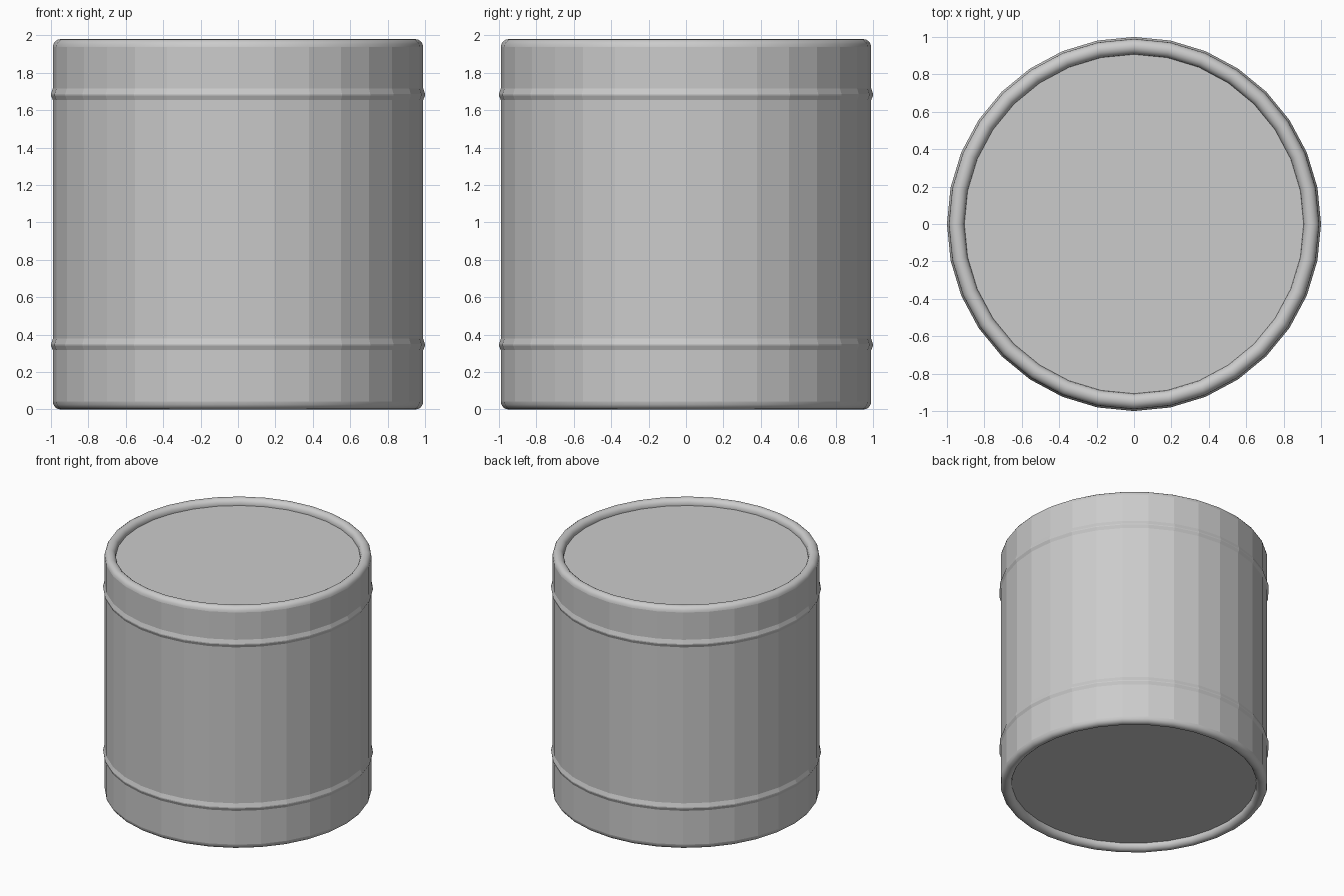
import bpy, bmesh, math

if "Cube" in bpy.data.objects:
    bpy.data.objects.remove(bpy.data.objects["Cube"])

SIDES = 32
mat = bpy.data.materials.new("light grey")
mat.diffuse_color = (0.6, 0.6, 0.6, 1)
mat.use_nodes = True
mat.node_tree.nodes["Principled BSDF"].inputs["Base Color"].default_value = mat.diffuse_color


def finish(name, bm, smooth=False):
    me = bpy.data.meshes.new(name)
    for f in bm.faces:
        f.smooth = smooth
    bm.to_mesh(me)
    bm.free()
    me.materials.append(mat)
    ob = bpy.data.objects.new(name, me)
    bpy.context.collection.objects.link(ob)
    return ob


def lathe(name, profile, smooth=False):
    """Spin an (r, z) profile, listed so that normals face outward."""
    bm = bmesh.new()
    rings = []
    for r, z in profile:
        rings.append([bm.verts.new((r * math.cos(2 * math.pi * i / SIDES),
                                    r * math.sin(2 * math.pi * i / SIDES), z))
                      for i in range(SIDES)])
    for a, b in zip(rings, rings[1:]):
        for i in range(SIDES):
            j = (i + 1) % SIDES
            bm.faces.new((a[i], a[j], b[j], b[i]))
    return finish(name, bm, smooth)


def disc(name, r, z, up):
    bm = bmesh.new()
    vs = [bm.verts.new((r * math.cos(2 * math.pi * i / SIDES),
                        r * math.sin(2 * math.pi * i / SIDES), z))
          for i in range(SIDES)]
    bm.faces.new(vs if up else vs[::-1])
    return finish(name, bm)


R, INNER, H = 0.99, 0.907, 1.98
MID, RAD = (R + INNER) / 2, (R - INNER) / 2

# Faceted wall with two raised hoops
wall = [(R, RAD)]
for z in (0.345, 1.682):
    wall += [(R, z - 0.028), (1.0, z - 0.004), (1.0, z + 0.004), (R, z + 0.034)]
wall.append((R, H - RAD))
lathe("barrel_wall", wall)

# Rounded rims, rolled over to the recessed ends
arc = [math.pi * k / 8 for k in range(9)]
top = [(MID + RAD * math.cos(a), H - RAD + RAD * math.sin(a)) for a in arc]
top.append((INNER, H - 0.05))
lathe("top_rim", top, True)
lathe("bottom_rim", [(r, H - z) for r, z in reversed(top)], True)

# Flat recessed ends
disc("lid", INNER, H - 0.05, True)
disc("base", INNER, 0.05, False)
